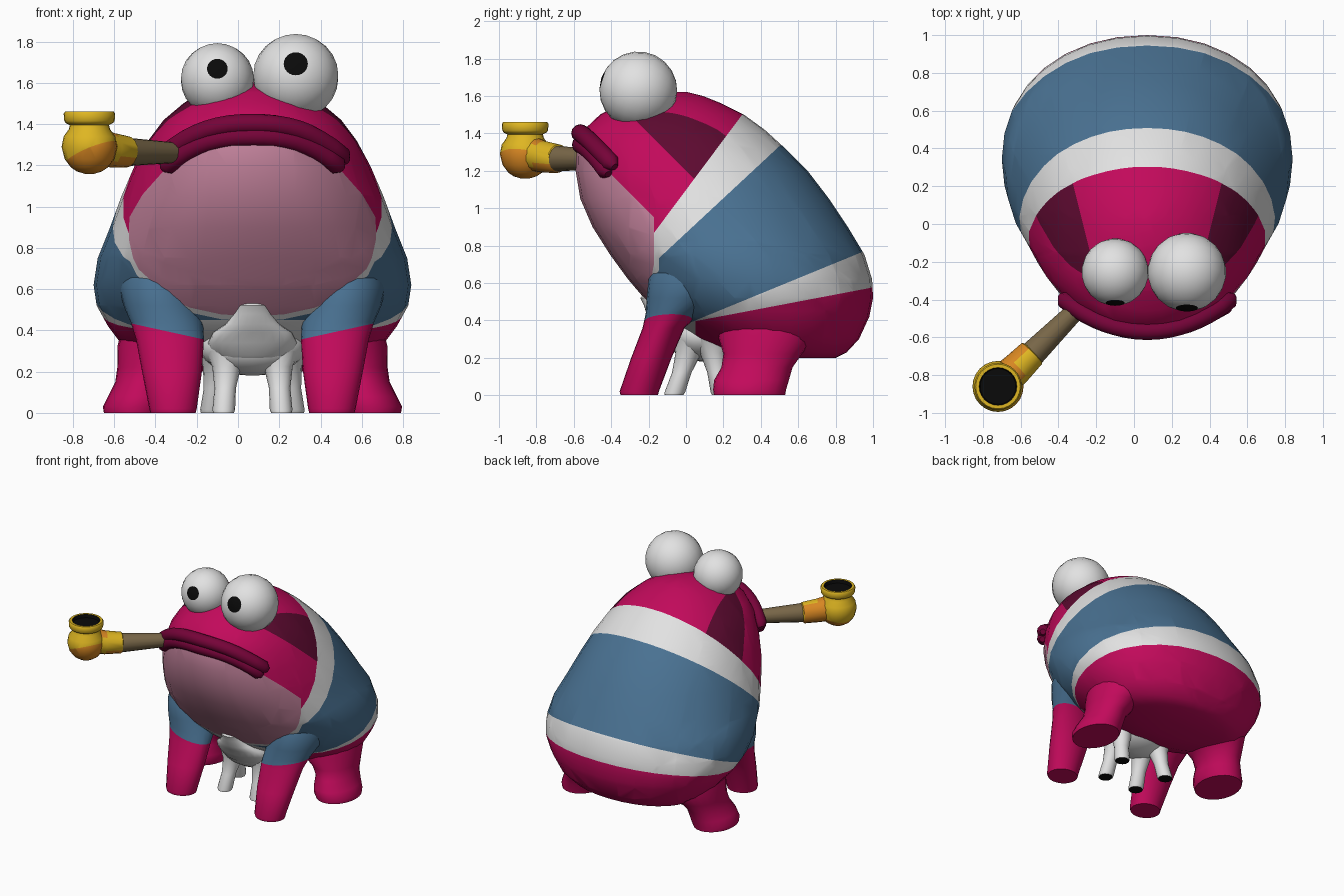
import bpy, bmesh, math
from mathutils import Vector

if "Cube" in bpy.data.objects:
    bpy.data.objects.remove(bpy.data.objects["Cube"])

COLOURS = {
    "hot_pink": (.54, .003, .105), "blue": (.068, .168, .29), "white": (.76, .76, .76),
    "pale_pink": (.56, .23, .34), "plum": (.11, .003, .03), "lip_red": (.18, .001, .04),
    "yellow": (.74, .47, .016), "orange": (.68, .24, .016), "brown": (.19, .135, .065),
    "black": (.003, .003, .003)}
NAMES = list(COLOURS)
MATS = []
for n, c in COLOURS.items():
    m = bpy.data.materials.new(n)
    m.diffuse_color = (*c, 1)
    m.use_nodes = True
    m.node_tree.nodes["Principled BSDF"].inputs["Base Color"].default_value = m.diffuse_color
    MATS.append(m)
CX = .07                       # mirror plane of the creature
Z = Vector((0, 0, 1))


def ring(c, rx, ry, axis=Z, n=24, p=2.0):
    """Superellipse ring round a centre, facing along axis."""
    q = Z.rotation_difference(Vector(axis))
    out = []
    for i in range(n):
        a = 2 * math.pi * i / n
        ca, sa = math.cos(a), math.sin(a)
        x = math.copysign(abs(ca) ** (2 / p), ca) * rx
        y = math.copysign(abs(sa) ** (2 / p), sa) * ry
        out.append(Vector(c) + q @ Vector((x, y, 0)))
    return out


def loft(name, rings, rule, cuts=()):
    """Skin rings, cut along planes (point, normal), colour faces by rule(centre)."""
    bm = bmesh.new()
    vs = [[bm.verts.new(p) for p in r] for r in rings]
    n = len(vs[0])
    for a, b in zip(vs, vs[1:]):
        for i in range(n):
            bm.faces.new((a[i], a[(i + 1) % n], b[(i + 1) % n], b[i]))
    bm.faces.new(vs[0][::-1])
    bm.faces.new(vs[-1])
    for co, no in cuts:
        bmesh.ops.bisect_plane(bm, geom=bm.verts[:] + bm.edges[:] + bm.faces[:],
                               plane_co=co, plane_no=no, dist=1e-5)
    bmesh.ops.recalc_face_normals(bm, faces=bm.faces[:])
    for f in bm.faces:
        col = rule(f.calc_center_median()) if callable(rule) else rule
        f.material_index = NAMES.index(col)
    me = bpy.data.meshes.new(name)
    bm.to_mesh(me)
    bm.free()
    for m in MATS:
        me.materials.append(m)
    ob = bpy.data.objects.new(name, me)
    bpy.context.collection.objects.link(ob)
    return ob


def tube(name, pts, radii, rule, n=16, cuts=()):
    pts = [Vector(p) for p in pts]
    rings = []
    for i, p in enumerate(pts):
        t = pts[min(i + 1, len(pts) - 1)] - pts[max(i - 1, 0)]
        rings.append(ring(p, radii[i], radii[i], t.normalized(), n))
    return loft(name, rings, rule, cuts)


def ball(name, c, r, axis, rule, n=24, steps=11):
    """Ball of rings; axis points at the first pole."""
    axis, c = Vector(axis).normalized(), Vector(c)
    rings = []
    for i in range(steps + 1):
        a = min(max(math.pi * i / steps, .02), math.pi - .02)
        rings.append(ring(c + axis * r[2] * math.cos(a), r[0] * math.sin(a), r[1] * math.sin(a), axis, n))
    return loft(name, rings, rule)


# Body: z, front y, back y, half width
BODY = [(.20, .38, .80, .38), (.23, .22, .86, .50), (.30, .05, .925, .61), (.42, -.12, .98, .70),
        (.52, -.225, 1.0, .755), (.62, -.31, .995, .77), (.75, -.405, .955, .75), (.90, -.50, .865, .69),
        (1.05, -.565, .765, .635), (1.20, -.59, .65, .57), (1.32, -.585, .53, .505), (1.42, -.545, .42, .43),
        (1.50, -.46, .31, .335), (1.56, -.35, .19, .24), (1.60, -.23, .09, .14), (1.62, -.12, .01, .04)]
# Stripe lines in the side view: z = z0 + m * (y - y0)
LINES = {"collar_top": (-.14, .91, 1.34), "collar_low": (-.18, .70, .93), "hem_top": (.05, .40, .41),
         "hem_low": (.15, .415, .19), "belly_top": (0, .78, -1), "patch_low": (0, 1.2, -1),
         "chest": (0, .45, 0)}


def above(c, key):
    y0, z0, m = LINES[key]
    return c.z > z0 + m * (c.y - y0)


def body_rule(c):
    dx = abs(c.x - CX)
    flare = dx - 1.1 * (c.z - .44)         # belly narrows towards the chest
    if c.y < .05 and not above(c, "chest"):
        return "white" if flare < .31 else "blue" if above(c, "hem_top") else "white"
    if c.y < -.17 and flare < .27 and not above(c, "belly_top"):
        return "pale_pink"
    if above(c, "collar_top"):
        patch = above(c, "patch_low") and dx > .34 + .25 * c.y and c.y > -.3
        return "plum" if patch else "hot_pink"
    if above(c, "collar_low") or (c.y < -.145 and flare < .31):
        return "white"
    if above(c, "hem_top"):
        return "blue"
    return "white" if above(c, "hem_low") else "hot_pink"


cuts = [((0, y0, z0), (0, -m, 1)) for y0, z0, m in LINES.values()]
cuts += [((0, y, 0), (0, 1, 0)) for y in (-.3, -.17, -.145, .05)]
for s in (-1, 1):
    cuts += [((CX + s * w, 0, .44), (s, 0, -1.1)) for w in (.27, .31)]
    cuts.append(((CX + s * .34, 0, 0), (s, -.25, 0)))
loft("body", [ring((CX, (f + b) / 2, z), w, (b - f) / 2, n=32, p=2.1) for z, f, b, w in BODY],
     body_rule, cuts)

# Legs: z, sideways offset, y, half width, half depth
FRONT = [(0, .385, -.25, .11, .10), (.02, .385, -.25, .115, .105), (.2, .39, -.185, .145, .108),
         (.36, .40, -.12, .165, .112), (.44, .415, -.07, .175, .145), (.52, .44, -.01, .185, .20),
         (.62, .46, .06, .19, .26), (.74, .46, .13, .17, .27), (.86, .44, .2, .12, .2)]
REAR = [(0, .57, .34, .15, .19), (.03, .565, .34, .16, .195), (.08, .55, .35, .15, .20), (.15, .53, .38, .135, .19),
        (.22, .50, .41, .155, .21), (.32, .44, .43, .215, .26), (.42, .40, .44, .23, .26)]
for side, s in (("left", -1), ("right", 1)):
    def sleeve(c, s=s):
        return "blue" if c.z > .39 + .22 * ((c.x - CX) * s - .39) else "hot_pink"
    loft(side + "_front_leg", [ring((CX + s * d, y, z), a, b) for z, d, y, a, b in FRONT], sleeve,
         [((CX + s * .39, 0, .39), (-.22 * s, 0, 1))])
    loft(side + "_rear_leg", [ring((CX + s * d, y, z), a, b) for z, d, y, a, b in REAR], "hot_pink")

    # Udder teats with black tips
    for part, foot, top in (("front", (.14, -.065), (.12, .04)), ("rear", (.20, .19), (.16, .13))):
        path = [(CX + s * (foot[0] + (top[0] - foot[0]) * t), foot[1] + (top[1] - foot[1]) * t, .30 * t)
                for t in (0, .05, .4, .75, 1)]
        rings = [ring(p, r, r, n=16) for p, r in zip(path, (.05, .055, .052, .07, .11))]
        loft(side + "_" + part + "_teat", rings, lambda c: "black" if c.z < .002 else "white")

# Udder and the chest ridge running up from it: z, y, half width, half depth
ball("udder", (CX, .09, .32), (.26, .20, .14), Z, "white")
RIDGE = [(.22, .06, .12, .10), (.28, .03, .20, .14), (.34, -.02, .215, .13), (.39, -.07, .19, .11),
         (.43, -.12, .13, .09), (.48, -.16, .09, .065), (.52, -.195, .07, .05), (.535, -.2, .05, .03)]
loft("chest_ridge", [ring((CX, y, z), a, b) for z, y, a, b in RIDGE], "white")

# Lips: two rolls following the mouth arc, meeting at the corners
for name, dz, dy in (("upper_lip", .031, -.004), ("lower_lip", -.031, 0)):
    ts = [-1.05] + [i / 8 for i in range(-8, 9)] + [1.05]
    pts = [(CX + .425 * t + .35 * dz * t, -.562 + dy + .15 * t * t - .5 * dz * t ** 4 * -1,
            1.37 + dz * (1 - .35 * t * t) - .15 * abs(t) ** 2.5) for t in ts]
    tube(name, pts, [.02] + [.048] * 17 + [.02], "lip_red", 12)

# Eyes: the first cap of each ball is the pupil
for name, x, z, r in (("left_eye", -.10, 1.615, .178), ("right_eye", .28, 1.63, .208)):
    d = Vector((0, -.95, .31)).normalized()
    c = Vector((x, -.255, z))
    ball(name, c, (r, r, r), d,
         lambda p, c=c, r=r, d=d: "black" if (p - c).dot(d) > r * math.cos(math.pi / 11) * 1.001 else "white")

# Pipe: stem, collar, bowl
BX, BY = -.72, -.86
tube("pipe_stem", [(-.25, -.40, 1.26), (-.55, -.70, 1.265)], [.045, .07], "brown")
tube("pipe_collar", [(-.53, -.675, 1.265), (-.54, -.685, 1.265), (-.62, -.765, 1.275), (-.68, -.82, 1.29)],
     [.06, .077, .085, .092], lambda c: "orange" if c.z < 1.235 or c.x < -.605 else "yellow")
BOWL = [(1.158, .02), (1.17, .06), (1.19, .09), (1.23, .12), (1.29, .135), (1.34, .125), (1.375, .10), (1.395, .095),
        (1.405, .115), (1.415, .122), (1.45, .125), (1.46, .118), (1.46, .10), (1.435, .094)]


def bowl_rule(c):
    if c.z > 1.42 and math.hypot(c.x - BX, c.y - BY) < .099:
        return "black"
    return "orange" if c.z < 1.26 + .4 * (c.x - BX) - .2 * (c.y - BY) else "yellow"


loft("pipe_bowl", [ring((BX, BY, z), r, r) for z, r in BOWL], bowl_rule,
     [((BX, BY, 1.26), (-.4, .2, 1))])

# Smooth shading with sharp rims
for ob in bpy.context.collection.objects:
    ob.select_set(True)
    bpy.context.view_layer.objects.active = ob
bpy.ops.object.shade_smooth_by_angle(angle=math.radians(45))
